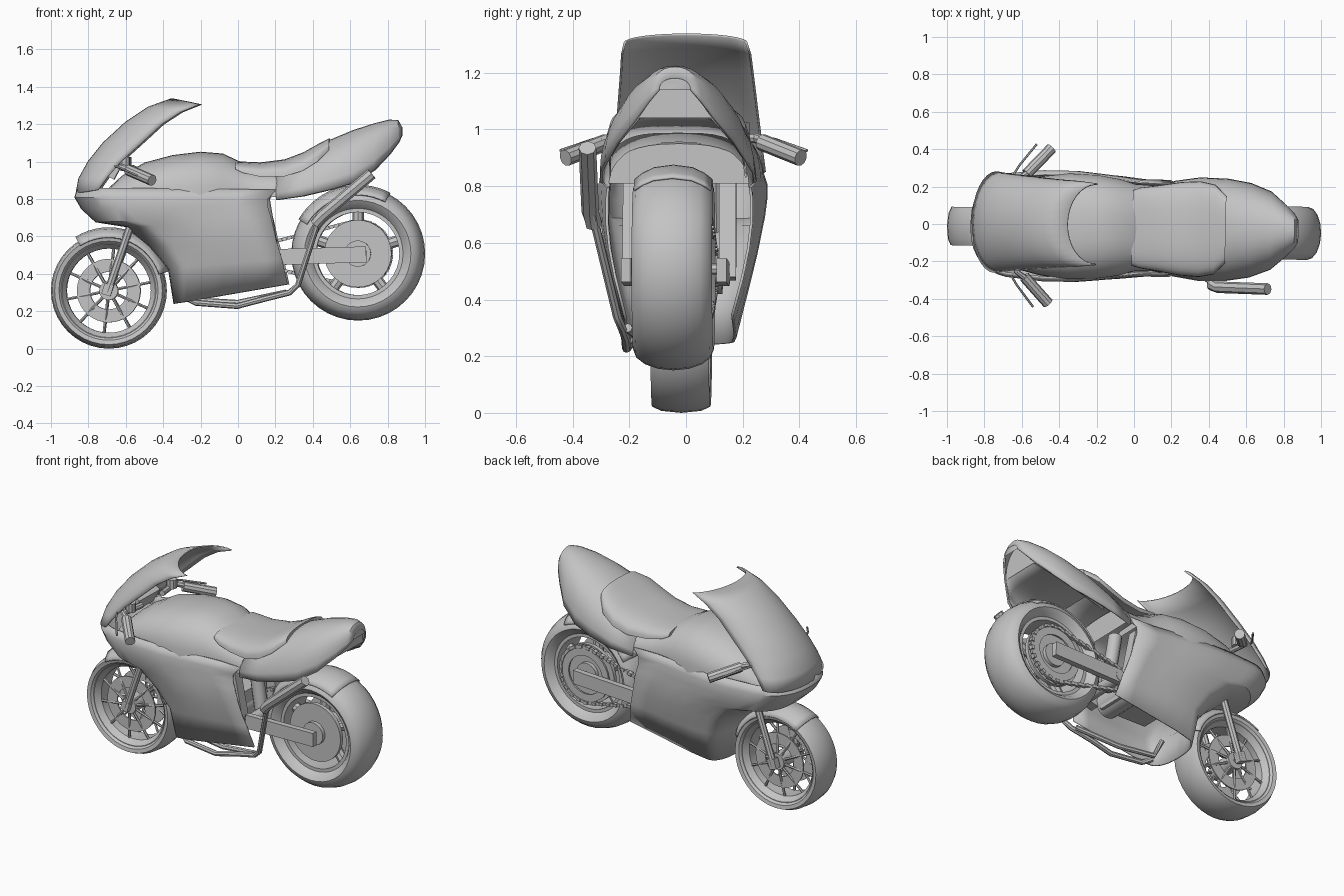
import bpy, bmesh
from math import sin, cos, pi, radians, copysign
from mathutils import Matrix, Vector

cube = bpy.data.objects.get("Cube")
if cube:
    bpy.data.objects.remove(cube, do_unlink=True)

grey = bpy.data.materials.new("plain grey")
grey.use_nodes = True
grey.diffuse_color = (0.55, 0.55, 0.55, 1)
grey.node_tree.nodes["Principled BSDF"].inputs["Base Color"].default_value = grey.diffuse_color

# The whole bike stands at a slight yaw
STANCE = Matrix.Translation((0, -0.02, 0)) @ Matrix.Rotation(-0.022, 4, 'Z')
FRONT, REAR = Vector((-0.69, -0.012, 0.31)), Vector((0.643, -0.01, 0.508))


def finish(name, bm, shell=0, angle=32):
    bmesh.ops.recalc_face_normals(bm, faces=bm.faces)
    bm.transform(STANCE)
    mesh = bpy.data.meshes.new(name)
    bm.to_mesh(mesh)
    bm.free()
    mesh.materials.append(grey)
    mesh.shade_smooth()
    mesh.set_sharp_from_angle(angle=radians(angle))
    ob = bpy.data.objects.new(name, mesh)
    bpy.context.collection.objects.link(ob)
    if shell:
        mod = ob.modifiers.new("shell", 'SOLIDIFY')
        mod.thickness, mod.offset = shell, 0
    return ob


def skin(bm, rings, ring_closed=False, path_closed=False, caps=False):
    """Bridge successive rings of points with quads."""
    rows = [[bm.verts.new(p) for p in ring] for ring in rings]
    n = len(rows[0])
    for i in range(len(rows) - (not path_closed)):
        a, b = rows[i], rows[(i + 1) % len(rows)]
        for j in range(n - (not ring_closed)):
            k = (j + 1) % n
            bm.faces.new((a[j], a[k], b[k], b[j]))
    if caps:
        bm.faces.new(rows[0])
        bm.faces.new(rows[-1])


def loft(name, rings, shell=0, **kw):
    bm = bmesh.new()
    skin(bm, rings, **kw)
    return finish(name, bm, shell)


def add_tube(bm, pts, r, sides=8):
    pts = [Vector(p) for p in pts]
    rings = []
    for i, p in enumerate(pts):
        t = pts[min(i + 1, len(pts) - 1)] - pts[max(i - 1, 0)]
        q = t.to_track_quat('Z', 'Y')
        rings.append([p + q @ Vector((r * cos(2 * pi * k / sides), r * sin(2 * pi * k / sides), 0))
                      for k in range(sides)])
    skin(bm, rings, ring_closed=True, caps=True)


def tube(name, pts, r, sides=8):
    bm = bmesh.new()
    add_tube(bm, pts, r, sides)
    return finish(name, bm)


def add_box(bm, centre, size, pitch=0):
    m = Matrix.Translation(centre) @ Matrix.Rotation(pitch, 4, 'Y') @ Matrix.Diagonal((*size, 1))
    bmesh.ops.create_cube(bm, size=1, matrix=m)


def box(name, centre, size, pitch=0):
    bm = bmesh.new()
    add_box(bm, centre, size, pitch)
    return finish(name, bm)


def polar(c, r, a, y=0):
    return c + Vector((r * cos(a), y, r * sin(a)))


def lathe(name, c, profile, segs=36):
    """Turn a closed (radius, y) outline about a wheel axle."""
    rings = [[polar(c, r, 2 * pi * i / segs, y) for r, y in profile] for i in range(segs)]
    return loft(name, rings, ring_closed=True, path_closed=True)


def disc(name, c, r0, r1, y, half):
    return lathe(name, c, [(r0, y - half), (r1, y - half), (r1, y + half), (r0, y + half)])


def mudguard(name, c, r, hw, a0, a1):
    rings = []
    for i in range(17):
        a = radians(a0 + (a1 - a0) * i / 16)
        rings.append([polar(c, r - 0.05 * abs(u) ** 2.5, a, hw * u)
                      for u in (-1, -0.8, -0.5, 0, 0.5, 0.8, 1)])
    return loft(name, rings, shell=0.008)


def arch(x, top, bottom, hw, e, n=18):
    pts = []
    for i in range(n + 1):
        c, s = cos(pi * i / n), max(sin(pi * i / n), 0)
        pts.append((x, copysign(hw * abs(c) ** e, c), bottom + (top - bottom) * s ** e))
    return pts


# Wheels
lathe("front_tyre", FRONT, [(0.245, -0.075), (0.265, -0.098), (0.288, -0.103), (0.303, -0.07), (0.31, 0),
                            (0.303, 0.07), (0.288, 0.103), (0.265, 0.098), (0.245, 0.075)], 40)
lathe("front_rim", FRONT, [(0.225, -0.05), (0.25, -0.085), (0.258, -0.085), (0.258, 0.085),
                           (0.25, 0.085), (0.225, 0.05)], 40)
lathe("rear_tyre", REAR, [(0.235, -0.09), (0.26, -0.125)]
      + [(0.285 + 0.073 * cos(a * pi / 8), 0.142 * sin(a * pi / 8)) for a in range(-4, 5)]
      + [(0.26, 0.125), (0.235, 0.09)], 40)
disc("rear_rim", REAR, 0.222, 0.25, 0, 0.1)
disc("front_hub", FRONT, 0.01, 0.05, 0, 0.09)
disc("rear_hub", REAR, 0.01, 0.07, 0, 0.12)
for s, side in ((-1, "right"), (1, "left")):
    disc("front_brake_disc_" + side, FRONT, 0.1, 0.17, s * 0.06, 0.004)
    disc("rear_disc_" + side, REAR, 0.02, 0.18, s * 0.085, 0.012)

bm = bmesh.new()
for i in range(10):
    a = 2 * pi * i / 10 + 0.2
    for s in (-1, 1):
        add_tube(bm, [polar(FRONT, 0.04, a, s * 0.075), polar(FRONT, 0.235, a, s * 0.045)], 0.008, 6)
finish("front_spokes", bm)
bm = bmesh.new()
for i in range(5):
    a = 2 * pi * i / 5 + pi / 2
    add_tube(bm, [polar(REAR, 0.06, a), polar(REAR, 0.23, a)], 0.03, 8)
finish("rear_spokes", bm)

mudguard("front_mudguard", FRONT, 0.335, 0.11, 122, 18)
mudguard("rear_mudguard", REAR, 0.364, 0.135, 62, 150)

# Lower fairing and nose: U-shaped plan at each level, waisted towards the rear
levels = [  # front z, rear z, front x, rear x, half width, rear half width, nose length
    (0.86, 0.85, -0.855, 0.21, 0.275, 0.24, 0.22), (0.81, 0.80, -0.87, 0.165, 0.292, 0.25, 0.24),
    (0.75, 0.76, -0.835, 0.165, 0.292, 0.255, 0.24), (0.68, 0.71, -0.76, 0.18, 0.285, 0.255, 0.22),
    (0.655, 0.67, -0.60, 0.19, 0.28, 0.255, 0.16), (0.55, 0.58, -0.475, 0.21, 0.262, 0.245, 0.14),
    (0.43, 0.48, -0.37, 0.24, 0.235, 0.225, 0.1), (0.24, 0.345, -0.34, 0.27, 0.19, 0.19, 0.07)]
rings = []
for zf, zr, xf, xr, hw, hr, ln in levels:
    half = [(xf + ln * (1 - cos(a * pi / 16)), hw * 0.95 * sin(a * pi / 16) ** 0.8) for a in range(9)]
    for t, w in ((0.18, hw), (0.38, hw), (0.58, hw * 0.6 + hr * 0.4), (0.8, hr), (1, hr)):
        half.append((xf + ln + (xr - xf - ln) * t, w))
    plan = [(x, -y) for x, y in reversed(half)] + half[1:]
    rings.append([(x, y, zf + (zr - zf) * (x - xf) / (xr - xf)) for x, y in plan])
loft("side_fairing", rings, shell=0.01)

# Windscreen: bowed between its centre line and its side edges
screen = [  # centre x z, edge x z, half width
    (-0.865, 0.83, -0.74, 0.85, 0.268), (-0.85, 0.91, -0.69, 0.92, 0.26), (-0.80, 1.0, -0.62, 1.0, 0.252),
    (-0.72, 1.1, -0.52, 1.09, 0.243), (-0.60, 1.21, -0.40, 1.2, 0.232), (-0.48, 1.29, -0.30, 1.265, 0.226),
    (-0.355, 1.335, -0.2, 1.305, 0.215)]
rings = []
for xc, zc, xe, ze, hw in screen:
    ring = []
    for i in range(-8, 9):
        a = i * pi / 16
        t = 1 - cos(a)
        ring.append((xc + (xe - xc) * t, 0.014 + hw * sin(a), zc + (ze - zc) * t))
    rings.append(ring)
loft("windscreen", rings, shell=0.008)

# Tank, seat and tail
tank = [(-0.69, 0.86, 0.20), (-0.62, 0.925, 0.235), (-0.5, 0.995, 0.265), (-0.35, 1.035, 0.285),
        (-0.2, 1.053, 0.28), (-0.08, 1.043, 0.26), (0.0, 1.005, 0.235), (0.1, 0.965, 0.23), (0.23, 0.95, 0.25)]
loft("tank", [arch(x, t, 0.81, w, 0.8) for x, t, w in tank], caps=True)
seat = [(-0.01, 1.0, 0.96, 0.2), (0.03, 1.0, 0.94, 0.215), (0.12, 0.996, 0.92, 0.228), (0.25, 1.012, 0.92, 0.25),
        (0.35, 1.05, 0.95, 0.256), (0.43, 1.095, 1.0, 0.24), (0.49, 1.125, 1.06, 0.18)]
loft("seat", [arch(x, t, b, w, 0.75) for x, t, b, w in seat], caps=True)
tail = [(0.21, 0.96, 0.795, 0.25), (0.35, 1.035, 0.815, 0.272), (0.5, 1.115, 0.85, 0.268), (0.62, 1.165, 0.885, 0.248),
        (0.73, 1.2, 0.955, 0.205), (0.81, 1.22, 1.04, 0.135), (0.855, 1.217, 1.1, 0.09), (0.875, 1.18, 1.14, 0.055)]
loft("tail", [arch(x, t, b, w, 0.9) for x, t, b, w in tail], shell=0.01)
loft("tail_end", [arch(x, t, b, w, 0.9) for x, t, b, w in tail[-3:]], caps=True)
liner = [(0.4, 0.99, 0.83, 0.24), (0.62, 1.02, 0.9, 0.235), (0.73, 1.035, 0.96, 0.195), (0.805, 1.05, 1.035, 0.13)]
loft("tail_liner", [arch(x, t, b, w, 0.6) for x, t, b, w in liner], shell=0.006)

# Mirrored running gear
for s, side in ((-1, "right"), (1, "left")):
    tube("fork_" + side, [(-0.695, s * 0.115, 0.3), (-0.565, s * 0.115, 0.68), (-0.5, s * 0.115, 0.88)], 0.021)
    box("axle_clamp_" + side, (-0.695, s * 0.115, 0.315), (0.05, 0.04, 0.06), 0.3)
    tube("bar_" + side, [(-0.6, s * 0.1, 0.97), (-0.62, s * 0.25, 0.97), (-0.55, s * 0.3, 0.955)], 0.018)
    tube("grip_" + side, [(-0.58, s * 0.275, 0.955), (-0.45, s * 0.415, 0.9)], 0.03, 10)
    tube("lever_" + side, [(-0.65, s * 0.27, 0.975), (-0.62, s * 0.32, 0.965), (-0.53, s * 0.435, 0.925)], 0.006, 6)
    tube("reservoir_" + side, [(-0.605, s * 0.2, 0.97), (-0.605, s * 0.2, 1.025)], 0.032, 10)
    box("swingarm_" + side, (0.45, s * 0.168 - 0.008, 0.497), (0.48, 0.035, 0.085), -0.03)
    box("frame_rail_" + side, (0.13, s * 0.17, 0.64), (0.07, 0.06, 0.34), -0.2)
tube("rear_axle", [REAR + Vector((0, -0.18, 0)), REAR + Vector((0, 0.18, 0))], 0.02)
tube("swingarm_pivot", [(0.22, -0.18, 0.49), (0.22, 0.18, 0.49)], 0.035, 12)
tube("shock_absorber", [(0.18, 0, 0.5), (0.12, 0, 0.86)], 0.04, 12)
box("steering_clamp", (-0.55, 0, 0.86), (0.09, 0.27, 0.05), 0.3)
box("instruments", (-0.66, 0, 0.96), (0.05, 0.2, 0.1), 0.5)

# Engine
bm = bmesh.new()
add_box(bm, (-0.03, 0, 0.53), (0.32, 0.24, 0.18))
add_box(bm, (-0.12, 0, 0.68), (0.22, 0.22, 0.22), -0.3)
finish("engine", bm)
tube("engine_cover", [(0.06, -0.15, 0.5), (0.06, 0.15, 0.5)], 0.08, 16)

# Exhaust
tube("exhaust_pipe", [(-0.27, -0.15, 0.27), (-0.22, -0.18, 0.245), (0.0, -0.19, 0.228), (0.14, -0.19, 0.265),
                      (0.28, -0.2, 0.3), (0.325, -0.215, 0.34), (0.43, -0.29, 0.66), (0.48, -0.303, 0.72)], 0.016)
tube("exhaust_header", [(-0.27, -0.06, 0.35), (-0.24, -0.1, 0.26), (0.0, -0.12, 0.245), (0.26, -0.18, 0.3)], 0.016)
tube("silencer", [(0.42, -0.295, 0.665), (0.455, -0.308, 0.71), (0.722, -0.312, 0.935)], 0.031, 8)

# Chain and sprockets
small = Vector((0.17, 0, 0.5))
CY = 0.125
disc("rear_sprocket", REAR, 0.12, 0.165, CY, 0.005)
disc("front_sprocket", small, 0.01, 0.055, CY, 0.01)
loop = [polar(REAR, 0.175, radians(a), CY) for a in range(-100, 101, 10)]
loop += [polar(small, 0.065, radians(a), CY) for a in range(105, 256, 25)]
bm = bmesh.new()
carry, step, count = 0.0, 0.026, 0
for i, p in enumerate(loop):
    d = loop[(i + 1) % len(loop)] - p
    while carry < d.length:
        tilt = Vector((d.x, -d.z)).angle_signed(Vector((1, 0)))
        wide = 0.026 if count % 2 else 0.014
        add_box(bm, p + d * (carry / d.length), (0.024, wide, 0.018), tilt)
        carry += step
        count += 1
    carry -= d.length
finish("chain", bm)
